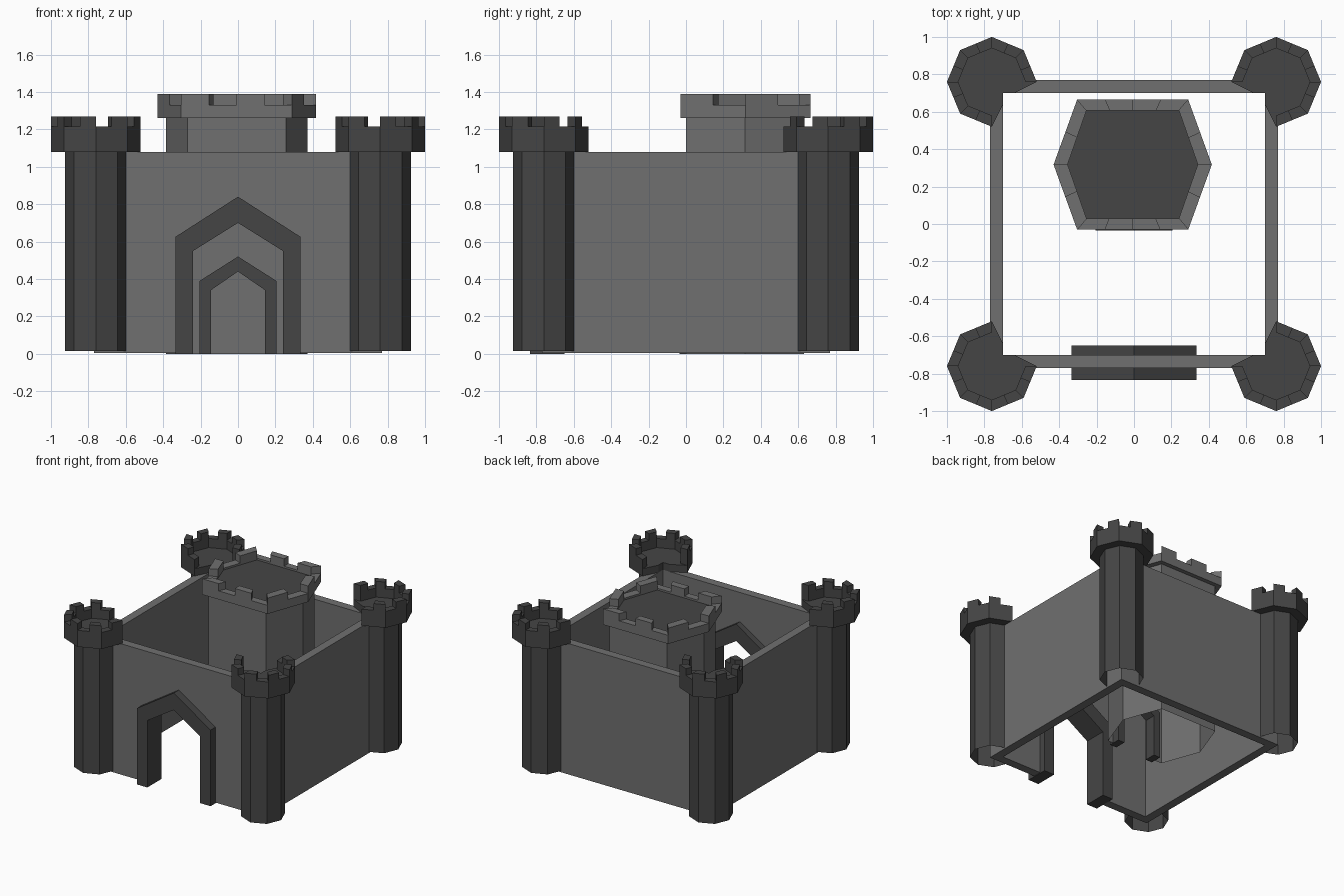
import bpy, bmesh
from math import cos, sin, radians
from mathutils import Vector

if "Cube" in bpy.data.objects:
    bpy.data.objects.remove(bpy.data.objects["Cube"])


def material(name, v):
    m = bpy.data.materials.new(name)
    m.diffuse_color = (v, v, v, 1)
    m.use_nodes = True
    m.node_tree.nodes["Principled BSDF"].inputs["Base Color"].default_value = m.diffuse_color
    return m


LIGHT, DARK = material("stone", 0.16), material("dark_stone", 0.06)


def finish(name, bm, mat, mirror=False, recalc=True):
    if recalc:
        bmesh.ops.recalc_face_normals(bm, faces=bm.faces)
    me = bpy.data.meshes.new(name)
    bm.to_mesh(me)
    bm.free()
    me.materials.append(mat)
    ob = bpy.data.objects.new(name, me)
    bpy.context.collection.objects.link(ob)
    if mirror:
        mod = ob.modifiers.new("mirror", 'MIRROR')
        mod.use_axis = (True, True, False)
        mod.use_mirror_merge = False
    return ob


def face(bm, pts):
    return bm.faces.new([bm.verts.new(p) for p in pts])


def prism(name, pts, z0, z1, mat, caps=True, mirror=False):
    """Vertical prism from a plan outline; caps=False leaves it open."""
    bm = bmesh.new()
    lo = [bm.verts.new((x, y, z0)) for x, y in pts]
    hi = [bm.verts.new((x, y, z1)) for x, y in pts]
    n = len(pts)
    for i in range(n):
        j = (i + 1) % n
        bm.faces.new((lo[i], lo[j], hi[j], hi[i]))
    if caps:
        bm.faces.new(lo[::-1])
        bm.faces.new(hi)
    return finish(name, bm, mat, mirror)


def extrude_front(name, profile, y0, y1, mat):
    """Extrude an x-z outline along y."""
    bm = bmesh.new()
    f = face(bm, [(x, y0, z) for x, z in profile])
    ext = bmesh.ops.extrude_face_region(bm, geom=[f])
    bmesh.ops.translate(bm, vec=(0, y1 - y0, 0),
                        verts=[v for v in ext['geom'] if isinstance(v, bmesh.types.BMVert)])
    return finish(name, bm, mat)


def parapet(name, outer, inner, splits, z0, zgap, ztop, solid_first, closed, mat, mirror=False):
    """Battlement ring: each edge is split into alternating merlons and gaps."""
    bm = bmesh.new()
    cols, n = [], len(outer)
    for i in range(n if closed else n - 1):
        j, k = (i + 1) % n, splits[i]
        o0, o1, i0, i1 = (Vector(p) for p in (outer[i], outer[j], inner[i], inner[j]))
        for s in range(k):
            h = ztop if (s % 2 == 0) == solid_first else zgap
            cols.append((o0.lerp(o1, s / k), o0.lerp(o1, (s + 1) / k),
                         i0.lerp(i1, s / k), i0.lerp(i1, (s + 1) / k), h))

    def p(v, z):
        return (v.x, v.y, z)
    for c, (a, b, d, e, h) in enumerate(cols):
        face(bm, [p(a, z0), p(b, z0), p(b, h), p(a, h)])
        face(bm, [p(e, z0), p(d, z0), p(d, h), p(e, h)])
        face(bm, [p(a, h), p(b, h), p(e, h), p(d, h)])
        # step or end face where the height changes
        prev = cols[c - 1][4] if closed or c else z0
        if h > prev:
            face(bm, [p(d, prev), p(a, prev), p(a, h), p(d, h)])
        elif h < prev:
            face(bm, [p(a, h), p(d, h), p(d, prev), p(a, prev)])
    if not closed:
        a, b, d, e, h = cols[-1]
        face(bm, [p(b, z0), p(e, z0), p(e, h), p(b, h)])
    bmesh.ops.remove_doubles(bm, verts=bm.verts, dist=1e-4)
    return finish(name, bm, mat, mirror, recalc=False)


def arch(w, shoulder, apex, z0=0.0):
    return [(-w, z0), (-w, shoulder), (0, apex), (w, shoulder), (w, z0)]


# curtain walls, the front one notched for the gate
O, I, Z0, H = 0.77, 0.70, 0.005, 1.08
hole = arch(0.27, 0.57, 0.74, Z0)
extrude_front("front_wall", [(-O, Z0), (-O, H), (O, H), (O, Z0)] + hole[::-1], -O, -I, LIGHT)
prism("back_wall", [(-O, I), (O, I), (O, O), (-O, O)], Z0, H, LIGHT)
for side, s in (("left", -1), ("right", 1)):
    prism(side + "_wall", [(s * I, -I), (s * O, -I), (s * O, I), (s * I, I)], Z0, H, LIGHT)

# gate and keep door frames
extrude_front("gate_arch", arch(0.335, 0.625, 0.84) + arch(0.24, 0.55, 0.70)[::-1],
              -0.835, -0.65, DARK)
extrude_front("keep_door_arch", arch(0.205, 0.39, 0.52) + arch(0.145, 0.34, 0.44)[::-1],
              -0.035, 0.06, DARK)


# corner towers: octagons left open toward the courtyard, mirrored to all corners
def octagon(r):
    return [(-0.76 + r * cos(radians(a)), -0.76 + r * sin(radians(a))) for a in range(90, 361, 45)]


outer, inner = octagon(0.24), octagon(0.18)
corner = [(-0.64, -0.70), (-0.70, -0.70), (-0.70, -0.64)]
prism("tower_shafts", octagon(0.165) + [(-0.71, -0.71)], 0.015, 1.08, DARK, False, True)
prism("tower_crowns", outer + corner, 1.08, 1.14, DARK, True, True)
parapet("tower_battlements", outer, inner, [2] * 6, 1.14, 1.215, 1.27, False, False, DARK, True)


# keep: hexagonal shaft with a door opening in its front face
def hexagon(wide, flat, y0, y1):
    m = (y0 + y1) / 2
    c = -0.007
    return [(c - flat, y0), (c + flat, y0), (c + wide, m), (c + flat, y1), (c - flat, y1), (c - wide, m)]


hx = hexagon(0.378, 0.263, 0.0, 0.63)
bm = bmesh.new()
for i in range(6):
    (x0, y0), (x1, y1) = hx[i], hx[(i + 1) % 6]
    base = [(x0, y0, 0), (x1, y1, 0)]
    if i == 0:
        base[1:1] = [(x, 0, z) for x, z in arch(0.17, 0.36, 0.48)]
    face(bm, base + [(x1, y1, 1.26), (x0, y0, 1.26)])
bmesh.ops.remove_doubles(bm, verts=bm.verts, dist=1e-4)
finish("keep_shaft", bm, LIGHT)

# keep crown and dark roof
ko, ki = hexagon(0.423, 0.297, -0.03, 0.665), hexagon(0.348, 0.247, 0.03, 0.607)
prism("keep_crown", ko, 1.26, 1.31, LIGHT)
prism("keep_roof", ki, 1.30, 1.315, DARK)
parapet("keep_battlements", ko, ki, [4, 2, 2, 4, 2, 2], 1.31, 1.33, 1.39, True, True, LIGHT)
